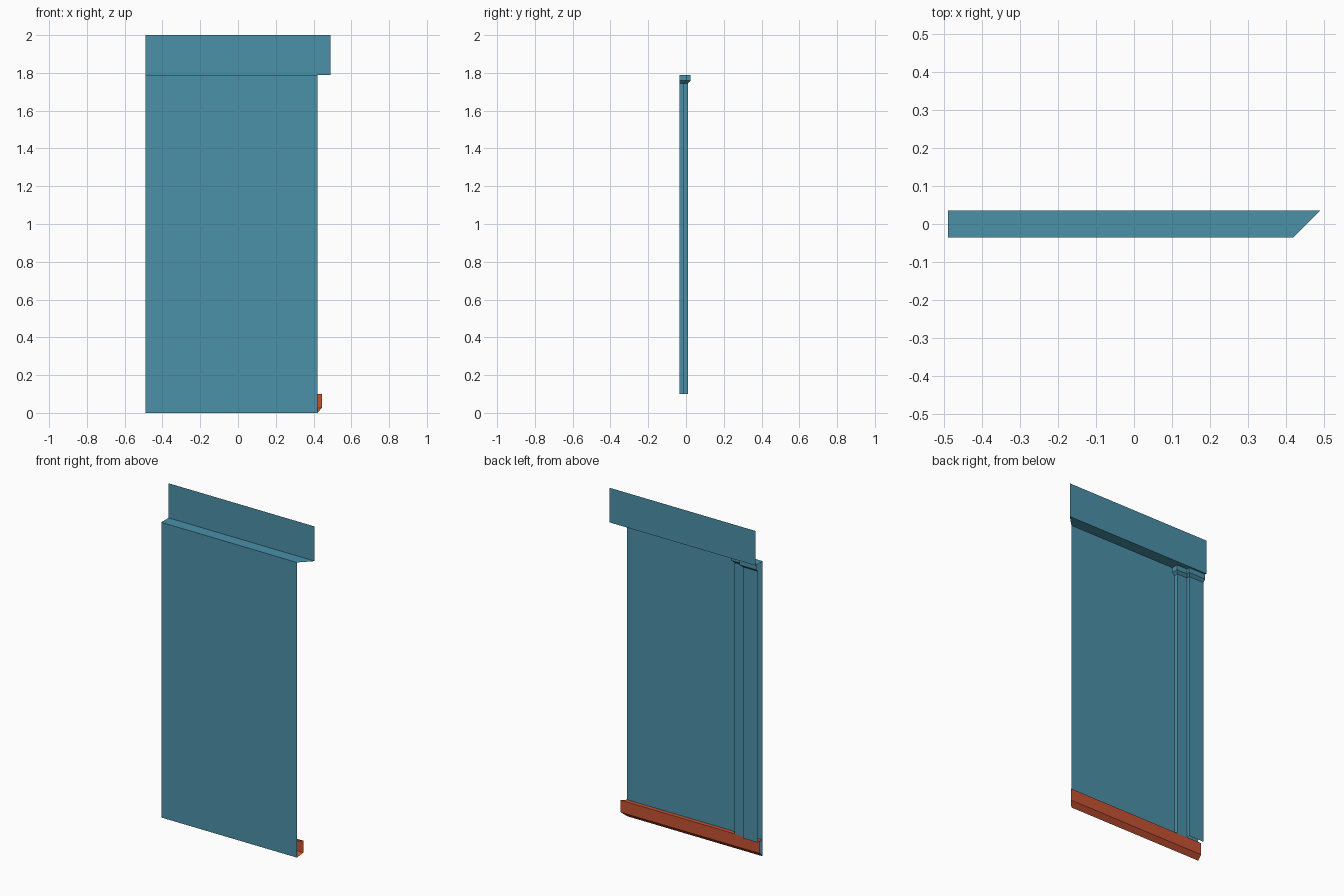
import bpy

cube = bpy.data.objects.get("Cube")
if cube:
    bpy.data.objects.remove(cube, do_unlink=True)


def material(name, rgb):
    m = bpy.data.materials.new(name)
    m.use_nodes = True
    m.diffuse_color = (*rgb, 1)
    m.node_tree.nodes["Principled BSDF"].inputs["Base Color"].default_value = (*rgb, 1)
    return m


teal = material("teal", (0.07, 0.28, 0.395))
rust = material("rust", (0.56, 0.085, 0.032))


def loft(name, rows, mat):
    """Join rows of points, each with the same count, into an open sheet."""
    n = len(rows[0])
    verts = [p for row in rows for p in row]
    faces = [(r * n + i, r * n + i + 1, (r + 1) * n + i + 1, (r + 1) * n + i)
             for r in range(len(rows) - 1) for i in range(n - 1)]
    mesh = bpy.data.meshes.new(name)
    mesh.from_pydata(verts, [], faces)
    mesh.materials.append(mat)
    obj = bpy.data.objects.new(name, mesh)
    bpy.context.collection.objects.link(obj)
    return obj


END = -0.49      # square end
FRONT = -0.035   # front plane
BACK = 0.035     # back plane
LEDGE = 1.79     # ledge height
BASE = 0.10      # top of the base trim


def mitre(y):
    """The other end is cut at 45 degrees."""
    return 0.455 + y


def row(y, z):
    return [(END, y, z), (mitre(y), y, z)]


# Wall sheets: main panel, ledge and set-back upper panel
loft("front_panel", [row(FRONT, 0), row(FRONT, LEDGE)], teal)
loft("ledge", [row(FRONT, LEDGE), row(BACK, LEDGE)], teal)
loft("upper_panel", [row(BACK, LEDGE), row(BACK, 2)], teal)

# Base trim behind the panel, with a sloped underside and open ends
trim = [(FRONT, 0), (-0.01, 0.027), (-0.01, BASE), (FRONT, BASE)]
loft("base_trim", [row(y, z)[::-1] for y, z in trim], rust)


# Stepped pilaster behind the square end
def steps(z, grow=0):
    outer, inner = -0.32 + grow, -0.39 + grow
    low, high = -0.01 + grow, 0.01 + grow
    path = [(outer, FRONT), (outer, low), (inner, low), (inner, high), (END, high)]
    return [(x, y, z) for x, y in path]


loft("pilaster", [steps(BASE), steps(1.745)], teal)
loft("pilaster_cap", [steps(1.745), steps(1.76, 0.015), steps(LEDGE, 0.015)], teal)
